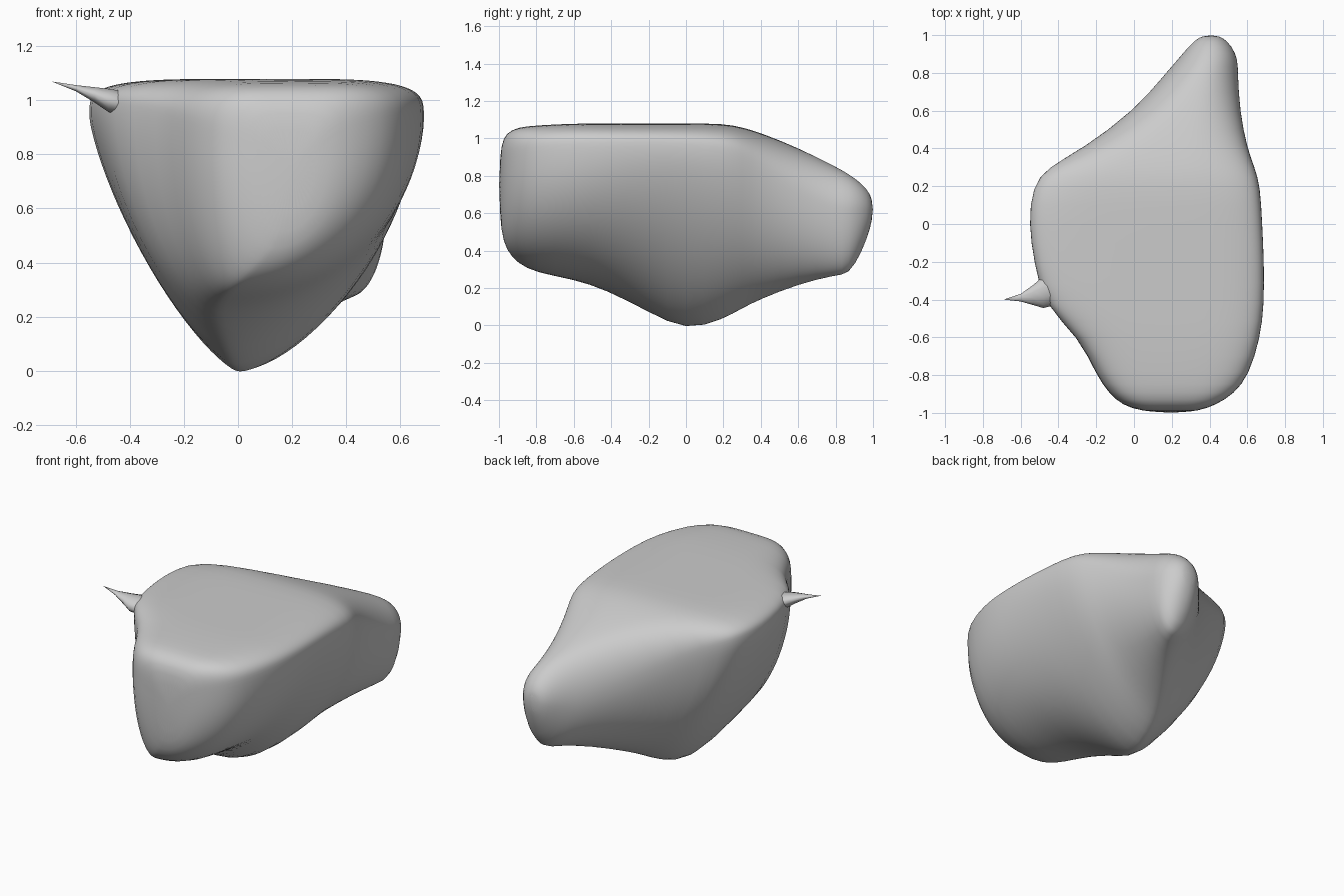
import bpy
import bmesh
from math import cos, sin, pi

cube = bpy.data.objects.get("Cube")
if cube:
    bpy.data.objects.remove(cube, do_unlink=True)

# One plain stone colour
stone = bpy.data.materials.new("stone grey")
stone.use_nodes = True
grey = (0.6, 0.6, 0.6, 1)
stone.diffuse_color = grey
stone.node_tree.nodes["Principled BSDF"].inputs["Base Color"].default_value = grey


def clamp(value):
    return min(max(value, 0), 1)


def section(y, left, right, keel, bottom, top, left_z, right_z, sides=48):
    """Rounded triangle: flat boxy top, flanks running down to a keel."""
    middle = (left + right) / 2
    back = clamp((y - 0.1) / 0.6)
    front = clamp((-y - 0.1) / 0.6)
    ring = []
    for i in range(sides):
        angle = 2 * pi * i / sides
        reach, rise = abs(cos(angle)), abs(sin(angle))
        on_right = cos(angle) >= 0
        side, side_z = (right, right_z) if on_right else (left, left_z)
        if sin(angle) >= 0:
            bulge, centre, limit = 4 - 2 * back, middle, top
        else:
            bulge = (1.5 if on_right else 1.3) + 0.6 * max(front, back)
            centre, limit = keel, bottom
        x = centre + (side - centre) * reach ** (2 / bulge)
        z = side_z + (limit - side_z) * rise ** (2 / bulge)
        ring.append((x, y, z))
    return ring


def loft(name, rings, start, end):
    """Skin a row of rings and close both ends on a point."""
    bm = bmesh.new()
    rows = [[bm.verts.new(p) for p in ring] for ring in rings]
    count = len(rows[0])
    for a, b in zip(rows, rows[1:]):
        for i in range(count):
            j = (i + 1) % count
            bm.faces.new((a[i], a[j], b[j], b[i]))
    for point, row in ((start, rows[0]), (end, rows[-1])):
        pole = bm.verts.new(point)
        for i in range(count):
            bm.faces.new((pole, row[i], row[(i + 1) % count]))
    bmesh.ops.recalc_face_normals(bm, faces=bm.faces)
    mesh = bpy.data.meshes.new(name)
    bm.to_mesh(mesh)
    bm.free()
    mesh.materials.append(stone)
    mesh.shade_smooth()
    obj = bpy.data.objects.new(name, mesh)
    bpy.context.collection.objects.link(obj)
    return obj


# Boulder: y, left, right, keel, bottom, top, left shoulder, right shoulder
stations = [
    (-.99, .04, .34, .17, .50, .97, .78, .82),
    (-.96, -.06, .43, .10, .40, 1.03, .80, .85),
    (-.9, -.13, .53, .02, .33, 1.06, .82, .88),
    (-.8, -.2, .61, -.03, .28, 1.07, .85, .90),
    (-.6, -.29, .67, -.06, .245, 1.08, .90, .92),
    (-.43, -.48, .69, -.06, .19, 1.08, .96, .93),
    (-.2, -.53, .69, -.03, .07, 1.08, .95, .93),
    (0, -.56, .68, 0, -.035, 1.08, .94, .92),
    (.2, -.54, .67, .05, .03, 1.08, .95, .90),
    (.3, -.46, .64, .09, .09, 1.06, .93, .87),
    (.4, -.27, .60, .14, .14, 1.03, .84, .82),
    (.6, 0, .56, .27, .22, .95, .66, .70),
    (.8, .17, .55, .40, .27, .85, .58, .62),
    (.87, .23, .55, .42, .27, .81, .58, .62),
    (.94, .29, .52, .41, .39, .76, .60, .62),
    (.99, .34, .47, .40, .53, .70, .62, .62),
]
boulder = loft("boulder", [section(*s) for s in stations],
               (.2, -1, .75), (.41, 1, .62))
smooth = boulder.modifiers.new("soften", "SUBSURF")
smooth.levels = smooth.render_levels = 1


# Spur: thin horn flaring out of the upper left edge
def spur_ring(x, y, z, half_y, half_z, sides=10):
    turns = [2 * pi * i / sides for i in range(sides)]
    return [(x, y + half_y * cos(t), z + half_z * sin(t)) for t in turns]


spur_sizes = [
    (-.6, -.39, 1.045, .02, .012),
    (-.53, -.375, 1.02, .055, .03),
    (-.48, -.36, 1.0, .085, .045),
    (-.38, -.33, .98, .09, .05),
]
loft("side_spur", [spur_ring(*s) for s in spur_sizes],
     (-.69, -.4, 1.07), (-.3, -.33, .97))
